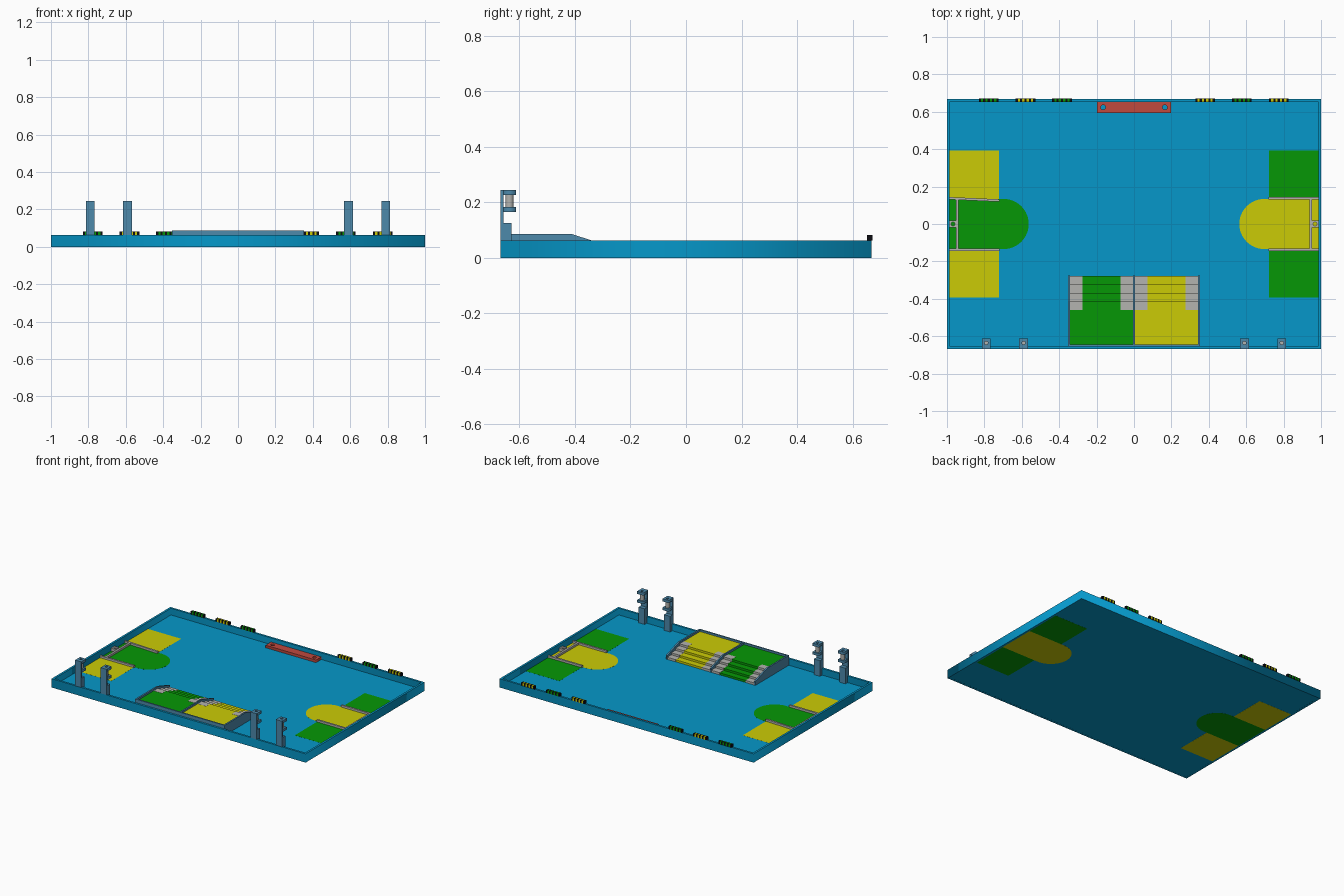
import bpy, bmesh, math

if "Cube" in bpy.data.objects:
    bpy.data.objects.remove(bpy.data.objects["Cube"])


def material(name, rgb):
    m = bpy.data.materials.new(name)
    m.diffuse_color = [(c / 255) ** 2.2 for c in rgb] + [1]
    m.use_nodes = True
    m.node_tree.nodes["Principled BSDF"].inputs["Base Color"].default_value = m.diffuse_color
    return m


BLUE = material("blue", (14, 150, 200))
GREEN = material("green", (14, 150, 14))
YELLOW = material("yellow", (202, 202, 14))
STEEL = material("steel_blue", (78, 136, 170))
RED = material("red", (190, 75, 65))
BLACK = material("black", (20, 20, 25))
GREY = material("light_grey", (178, 178, 174))
FLOOR = 0.0147


def add(name, mesh, mat):
    ob = bpy.data.objects.new(name, mesh)
    bpy.context.collection.objects.link(ob)
    if mat:
        mesh.materials.append(mat)
    return ob


def extrude(name, pts, vec, mat):
    """Solid from a planar polygon pushed along vec."""
    bm = bmesh.new()
    face = bm.faces.new([bm.verts.new(p) for p in pts])
    ext = bmesh.ops.extrude_face_region(bm, geom=[face])
    vs = [g for g in ext["geom"] if isinstance(g, bmesh.types.BMVert)]
    bmesh.ops.translate(bm, verts=vs, vec=vec)
    bmesh.ops.recalc_face_normals(bm, faces=bm.faces)
    me = bpy.data.meshes.new(name)
    bm.to_mesh(me)
    bm.free()
    return add(name, me, mat)


def box(name, x0, x1, y0, y1, z0, z1, mat):
    return extrude(name, [(x0, y0, z0), (x1, y0, z0), (x1, y1, z0), (x0, y1, z0)],
                   (0, 0, z1 - z0), mat)


def circle(cx, cy, r, n=24):
    return [(cx + r * math.cos(2 * math.pi * i / n),
             cy + r * math.sin(2 * math.pi * i / n)) for i in range(n)]


def rect(x0, x1, y0, y1):
    return [(x0, y0), (x1, y0), (x1, y1), (x0, y1)]


def plate(name, loops, z0, z1, mat):
    """Flat plate from an outline and hole loops."""
    cu = bpy.data.curves.new(name, "CURVE")
    cu.dimensions = "2D"
    cu.fill_mode = "BOTH"
    cu.extrude = (z1 - z0) / 2
    for loop in loops:
        sp = cu.splines.new("POLY")
        sp.points.add(len(loop) - 1)
        for p, (x, y) in zip(sp.points, loop):
            p.co = (x, y, 0, 1)
        sp.use_cyclic_u = True
    tmp = bpy.data.objects.new("tmp", cu)
    me = bpy.data.meshes.new_from_object(tmp)
    bpy.data.objects.remove(tmp)
    me.name = name
    ob = add(name, me, mat)
    ob.location.z = (z0 + z1) / 2
    return ob


# Table: floor slab and rim
box("floor", -0.99, 0.99, -0.66, 0.66, 0.0005, FLOOR, BLUE)
plate("rim_wall", [rect(-1, 1, -0.668, 0.668), rect(-0.9855, 0.9855, -0.6535, 0.6535)],
      0, 0.062, BLUE)

# Coloured floor areas and the starting bays
for s, side, bay_mat, sq_mat in ((-1, "left", GREEN, YELLOW), (1, "right", YELLOW, GREEN)):
    arc = [(s * (0.697 - 0.134 * math.cos(a)), 0.134 * math.sin(a))
           for a in (math.pi * (i / 32 - 0.5) for i in range(33))]
    bay = [(s * 0.9855, -0.134)] + arc + [(s * 0.9855, 0.134)]
    extrude(side + "_start_area", [(x, y, 0) for x, y in bay], (0, 0, FLOOR + 0.0005), bay_mat)
    xa, xb = sorted((s * 0.9855, s * 0.722))
    for t, end in ((-1, "front"), (1, "back")):
        ya, yb = sorted((t * 0.134, t * 0.393))
        box(f"{side}_{end}_square", xa, xb, ya, yb, 0, FLOOR + 0.0005, sq_mat)
        # low bay border; the back left one is set slightly askew
        skew = 0.012 if (s, t) == (-1, 1) else 0
        y0, y1 = t * 0.131, t * 0.144
        extrude(f"{side}_{end}_border",
                [(s * 0.9855, y0, FLOOR), (s * 0.72, y0 - skew, FLOOR),
                 (s * 0.72, y1 - skew, FLOOR), (s * 0.9855, y1, FLOOR)],
                (0, 0, 0.0147), GREY)
    xa, xb = sorted((s * 0.937, s * 0.951))
    box(side + "_cross_bar", xa, xb, -0.134, 0.134, FLOOR, 0.0294, GREY)
    xa, xb = sorted((s * 0.9855, s * 0.951))
    plate(side + "_bracket", [rect(xa, xb, -0.02, 0.02), circle(s * 0.968, 0, 0.01)],
          FLOOR, 0.036, GREY)

# Stairs with platform
FRONTS = (-0.278, -0.323, -0.369, -0.415)
RISE = 0.0145


def stairs(name, x0, x1, back, off, mat):
    pts = [(back, FLOOR)]
    z = FLOOR
    for y in FRONTS:
        pts += [(y + off, z + (off if z > FLOOR else 0)), (y + off, z + RISE + off)]
        z += RISE
    pts.append((back, z + off))
    extrude(name, [(x0, y, z) for y, z in pts], (x1 - x0, 0, 0), mat)


for side, x0, x1, mat in (("left", -0.341, -0.005, GREEN), ("right", 0.005, 0.341, YELLOW)):
    stairs(side + "_stairs", x0, x1, -0.646, 0, mat)
    stairs(side + "_stair_strip_outer", x0, x0 + 0.066, -0.461, 0.001, GREY)
    stairs(side + "_stair_strip_inner", x1 - 0.066, x1, -0.461, 0.001, GREY)

# Sloped stair rails and back board
for name, x0, x1 in (("left", -0.352, -0.341), ("middle", -0.005, 0.005), ("right", 0.341, 0.352)):
    prof = [(-0.654, FLOOR), (-0.276, FLOOR), (-0.276, 0.042), (-0.412, 0.086), (-0.654, 0.086)]
    extrude(name + "_stair_rail", [(x0, y, z) for y, z in prof], (x1 - x0, 0, 0), STEEL)
box("stair_back_board", -0.341, 0.341, -0.654, -0.644, FLOOR, 0.086, STEEL)

# Dispenser posts on the front wall
for i, x in enumerate((-0.79, -0.59, 0.59, 0.79), 1):
    a, b = x - 0.024, x + 0.024
    box(f"post_{i}_back_plate", a, b, -0.669, -0.657, 0.062, 0.245, STEEL)
    box(f"post_{i}_foot", a, b, -0.657, -0.629, FLOOR, 0.126, STEEL)
    for part, z0, z1 in (("lower", 0.165, 0.183), ("upper", 0.226, 0.245)):
        plate(f"post_{i}_{part}_shelf",
              [rect(a, b, -0.657, -0.613), circle(x, -0.636, 0.009)], z0, z1, STEEL)
    cup = extrude(f"post_{i}_cylinder", [(u, v, 0.183) for u, v in circle(x, -0.636, 0.0145)],
                  (0, 0, 0.043), GREY)
    bpy.ops.object.select_all(action="DESELECT")
    cup.select_set(True)
    bpy.context.view_layer.objects.active = cup
    bpy.ops.object.shade_smooth_by_angle()

# Striped boards on the back wall
BOARDS = ((-0.777, GREEN), (-0.58, YELLOW), (-0.385, GREEN),
          (0.38, YELLOW), (0.577, GREEN), (0.774, YELLOW))
for i, (x, mat) in enumerate(BOARDS, 1):
    w = 0.105 / 9
    for k in range(9):
        x0 = x - 0.0525 + k * w
        box(f"board_{i}_stripe_{k + 1}", x0, x0 + w, 0.653, 0.672, 0.062, 0.083,
            mat if k % 2 else BLACK)

# Red ledge with two holes
plate("red_ledge", [rect(-0.198, 0.198, 0.594, 0.6535),
                    circle(-0.165, 0.624, 0.013), circle(0.165, 0.624, 0.013)],
      FLOOR, 0.033, RED)
